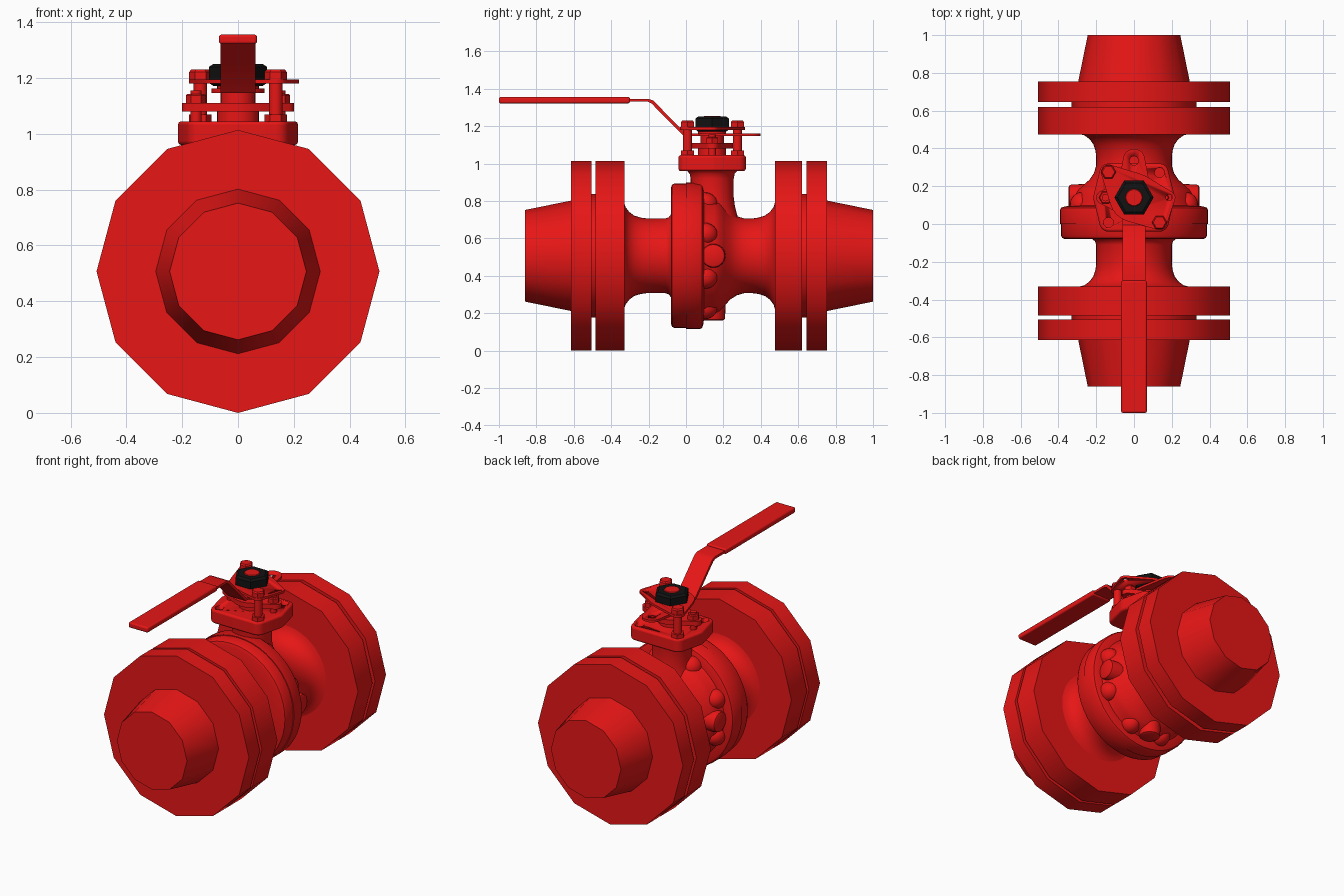
import bpy, bmesh
from math import sin, cos, pi, radians
from mathutils import Matrix, Vector

if "Cube" in bpy.data.objects:
    bpy.data.objects.remove(bpy.data.objects["Cube"])

ZC = 0.507            # height of the pipe axis
SY = 0.14             # y of the stem axis


def material(name, rgb):
    m = bpy.data.materials.new(name)
    m.diffuse_color = (*rgb, 1)
    m.use_nodes = True
    m.node_tree.nodes["Principled BSDF"].inputs["Base Color"].default_value = m.diffuse_color
    return m


RED = material("red_paint", (0.8, 0.008, 0.008))
BLACK = material("black_steel", (0.006, 0.006, 0.006))


def finish(name, bm, mat=RED, angle=35, bevel=0):
    bmesh.ops.recalc_face_normals(bm, faces=bm.faces)
    me = bpy.data.meshes.new(name)
    bm.to_mesh(me)
    bm.free()
    ob = bpy.data.objects.new(name, me)
    bpy.context.collection.objects.link(ob)
    me.materials.append(mat)
    if bevel:
        b = ob.modifiers.new("bevel", 'BEVEL')
        b.width, b.segments, b.limit_method = bevel, 3, 'ANGLE'
        b.angle_limit = radians(40)
    bpy.ops.object.select_all(action='DESELECT')
    ob.select_set(True)
    bpy.context.view_layer.objects.active = ob
    bpy.ops.object.shade_smooth_by_angle(angle=radians(angle))
    return ob


def lathe(name, prof, n=32, axis='Z', at=(0, SY), a0=0, **kw):
    """Revolve (radius, position) points around the pipe axis (Y) or a vertical axis at (x, y)."""
    bm = bmesh.new()
    rings = []
    for r, h in prof:
        ring = []
        for i in range(n):
            a = a0 + 2 * pi * i / n
            s, c = r * sin(a), r * cos(a)
            co = (s, h, ZC + c) if axis == 'Y' else (at[0] + s, at[1] + c, h)
            ring.append(bm.verts.new(co))
        rings.append(ring)
    for p, q in zip(rings, rings[1:]):
        for i in range(n):
            j = (i + 1) % n
            bm.faces.new((p[i], p[j], q[j], q[i]))
    bm.faces.new(rings[0])
    bm.faces.new(rings[-1])
    return finish(name, bm, **kw)


def hull_plate(name, discs, z0, z1, n=24, **kw):
    """Flat plate whose outline wraps a set of discs (x, y, r)."""
    bm = bmesh.new()
    for x, y, r in discs:
        for i in range(n):
            a = 2 * pi * i / n
            for z in (z0, z1):
                bm.verts.new((x + r * cos(a), y + r * sin(a), z))
    res = bmesh.ops.convex_hull(bm, input=bm.verts)
    junk = {v for v in res["geom_interior"] + res["geom_unused"] if isinstance(v, bmesh.types.BMVert)}
    bmesh.ops.delete(bm, geom=list(junk), context='VERTS')
    bmesh.ops.dissolve_limit(bm, angle_limit=radians(1), verts=bm.verts, edges=bm.edges)
    return finish(name, bm, **kw)


def drill(ob, points, r, z0, z1):
    for x, y in points:
        c = lathe(ob.name + "_cutter", [(r, z0), (r, z1)], 16, at=(x, y))
        c.hide_render = True
        c.hide_set(True)
        m = ob.modifiers.new("hole", 'BOOLEAN')
        m.operation, m.object, m.solver = 'DIFFERENCE', c, 'EXACT'


# Twelve-sided pipe flanges and tapered weld necks
R, RF = 0.507, 0.33
lathe("front_weld_neck_flange", [(.245, -.86), (.295, -.615), (R, -.615), (R, -.505),
                                 (RF, -.505), (RF, -.49)], 12, 'Y')
lathe("front_valve_flange", [(RF, -.495), (RF, -.485), (R, -.485), (R, -.33), (.28, -.33)], 12, 'Y')
lathe("back_valve_flange", [(.28, .475), (R, .475), (R, .62), (RF, .62), (RF, .635)], 12, 'Y')
lathe("back_weld_neck_flange", [(RF, .63), (RF, .645), (R, .645), (R, .755),
                                (.295, .755), (.245, 1)], 12, 'Y')

# Valve body: front tail piece and main body with filleted necks
flare = [(.292, 0), (.262, .008), (.235, .028), (.215, .055), (.204, .09), (.2, .12)]
lathe("front_body", [(r, -.332 + d) for r, d in flare] +
      [(.2, -.11), (.206, -.092), (.222, -.08), (.365, -.08), (.38, -.074), (.387, -.06),
       (.387, 0)], 48, 'Y')
lathe("main_body", [(.392, 0), (.392, .075), (.386, .086), (.37, .092), (.335, .097), (.325, .115),
                    (.318, .15), (.3, .18), (.27, .205), (.235, .235), (.212, .27), (.2, .31)] +
      [(r, .477 - d) for r, d in reversed(flare)], 48, 'Y')

# Radial pads on both sides and underneath
for label, ang in (("right", 90), ("left", -90), ("bottom", 180)):
    pad = lathe(label + "_body_pad", [(.068, .2), (.063, .33), (.06, .341), (.05, .346)], 24, at=(0, 0))
    pad.matrix_world = Matrix.Translation((0, .146, ZC)) @ Matrix.Rotation(radians(ang), 4, 'Y')

# Bolt bosses around the body joint
for i in range(8):
    a = radians(22.5 + 45 * i)
    bm = bmesh.new()
    bmesh.ops.create_uvsphere(bm, u_segments=20, v_segments=12, radius=.062)
    bmesh.ops.scale(bm, vec=(1, 1, 1.1), verts=bm.verts)
    bmesh.ops.rotate(bm, matrix=Matrix.Rotation(pi / 2, 3, 'X'), verts=bm.verts)
    bmesh.ops.translate(bm, vec=Vector((.3 * sin(a), .1, ZC + .3 * cos(a))), verts=bm.verts)
    finish("body_bolt_boss", bm, angle=60)

# Bonnet neck and top mounting pad
lathe("bonnet_neck", [(.16, .68), (.135, .72), (.122, .77), (.115, .82), (.115, .92), (.12, .945),
                      (.135, .962), (.15, .968)], 40)
corners = [(sx * .135, SY + sy * .132) for sx in (-1, 1) for sy in (-1, 1)]
top_pad = hull_plate("mounting_pad", [(x, y, .048) for x, y in corners] +
                     [(sx * .15, SY, .065) for sx in (-1, 1)], .96, 1.045, bevel=.012)
drill(top_pad, [corners[0], corners[3]], .026, 1.0, 1.1)

# Gland plate, gland bolts and stem
hull_plate("gland_plate", [(0, SY, .11), (-.165, SY, .035), (.165, SY, .035)], 1.08, 1.11)
lathe("gland_bushing", [(.075, 1.04), (.075, 1.08)], 32)
lathe("stem", [(.05, 1.04), (.05, 1.245), (.042, 1.255)], 24)
lathe("stem_collar", [(.062, 1.11), (.062, 1.147)], 32)
for sx in (-1, 1):
    p = (sx * .15, SY)
    lathe("gland_stud", [(.02, 1.04), (.02, 1.155)], 16, at=p)
    lathe("gland_nut", [(.036, 1.11), (.036, 1.138), (.031, 1.143)], 6, at=p, a0=pi / 6, angle=20)

# Tall stop bolts with hex heads
for p in ((-.135, .275), (.135, .008)):
    lathe("stop_bolt_shaft", [(.024, 1.03), (.024, 1.2)], 20, at=p)
    lathe("stop_bolt_nut", [(.04, 1.045), (.04, 1.07)], 6, at=p, a0=pi / 6, angle=20)
    lathe("stop_bolt_head", [(.04, 1.195), (.04, 1.222), (.033, 1.23)], 6, at=p, a0=pi / 6, angle=20)

# Stop plate with ears round the bolts and one side tab
stop = hull_plate("stop_plate", [(0, SY, .13), (-.135, .275, .04), (.135, .008, .04), (.185, SY, .034)],
                  1.18, 1.195)
drill(stop, [(.185, SY)], .017, 1.1, 1.3)
lathe("stop_plate_spacer", [(.075, 1.16), (.075, 1.182)], 32)

# Cranked lever: side outline extruded across x, with a drilled rounded tail
lever = [(.2, 1.162), (.2, 1.147), (-.012, 1.147), (-.185, 1.322), (-.205, 1.331), (-.35, 1.331),
         (-.35, 1.346), (-.2, 1.346), (-.175, 1.337), (-.004, 1.162)]
bm = bmesh.new()
face = bm.faces.new([bm.verts.new((-.062, y, z)) for y, z in lever])
ext = bmesh.ops.extrude_face_region(bm, geom=[face])
bmesh.ops.translate(bm, vec=(.124, 0, 0), verts=[v for v in ext["geom"] if isinstance(v, bmesh.types.BMVert)])
finish("lever_arm", bm)
tail = hull_plate("lever_tail", [(0, SY, .095), (0, .34, .058)], 1.147, 1.162)
drill(tail, [(0, .335)], .024, 1.1, 1.3)

# Lever grip sleeve
bm = bmesh.new()
bmesh.ops.create_cube(bm, size=1)
bmesh.ops.scale(bm, vec=(.136, .7, .034), verts=bm.verts)
bmesh.ops.translate(bm, vec=(0, -.65, 1.339), verts=bm.verts)
finish("lever_grip", bm, bevel=.009)

# Black hex nut on the stem
lathe("handle_nut", [(.088, 1.172), (.104, 1.182), (.104, 1.24), (.088, 1.251)], 6, a0=pi / 6,
      mat=BLACK, angle=20)
